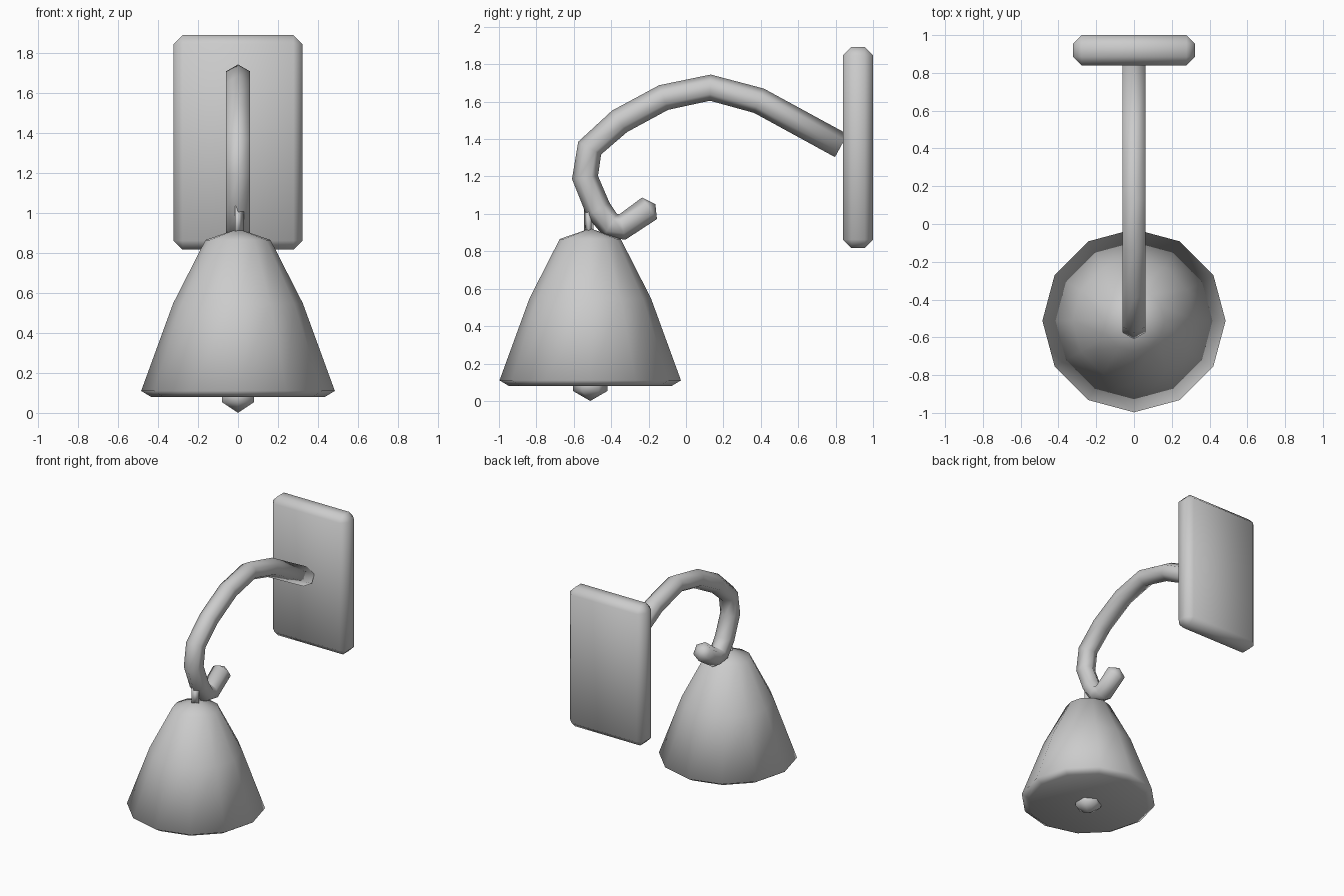
import bpy
import bmesh
from math import cos, sin, pi
from mathutils import Vector

default = bpy.data.objects.get("Cube")
if default:
    bpy.data.objects.remove(default, do_unlink=True)

grey = bpy.data.materials.new("plain grey")
grey.use_nodes = True
colour = (0.6, 0.6, 0.6, 1)
grey.diffuse_color = colour
grey.node_tree.nodes["Principled BSDF"].inputs["Base Color"].default_value = colour

LAMP_Y = -0.512


def finish(bm, name):
    bmesh.ops.recalc_face_normals(bm, faces=bm.faces)
    for face in bm.faces:
        face.smooth = True
    mesh = bpy.data.meshes.new(name)
    bm.to_mesh(mesh)
    bm.free()
    mesh.materials.append(grey)
    obj = bpy.data.objects.new(name, mesh)
    bpy.context.collection.objects.link(obj)
    return obj


def skin(name, rings, start=None, end=None):
    """Bridge rings of points; close each end with an apex or a flat cap."""
    bm = bmesh.new()
    loops = [[bm.verts.new(p) for p in ring] for ring in rings]
    n = len(loops[0])
    for a, b in zip(loops, loops[1:]):
        for i in range(n):
            j = (i + 1) % n
            bm.faces.new((a[i], a[j], b[j], b[i]))
    for loop, apex in ((loops[0], start), (loops[-1], end)):
        if apex is None:
            bm.faces.new(loop)
        else:
            tip = bm.verts.new(apex)
            for i in range(n):
                bm.faces.new((loop[i], loop[(i + 1) % n], tip))
    return finish(bm, name)


def lathe_rings(profile, sides, phase=0, y=LAMP_Y):
    return [[(r * cos(phase + 2 * pi * i / sides),
              y + r * sin(phase + 2 * pi * i / sides), z) for i in range(sides)]
            for r, z in profile]


# Wall plate with chamfered edges
bm = bmesh.new()
bmesh.ops.create_cube(bm, size=1)
bmesh.ops.scale(bm, verts=bm.verts, vec=(0.645, 0.16, 1.075))
bmesh.ops.translate(bm, verts=bm.verts, vec=(0, 0.92, 1.355))
bmesh.ops.bevel(bm, geom=bm.edges[:], offset=0.045, segments=1, affect='EDGES')
finish(bm, "wall_plate")

# Curved arm: a six-sided tube swept along a hook path
path = [Vector((0, y, z)) for y, z in (
    (0.83, 1.365), (0.39, 1.605), (0.13, 1.675), (-0.12, 1.622),
    (-0.355, 1.495), (-0.515, 1.352), (-0.54, 1.195), (-0.47, 1.025),
    (-0.405, 0.94), (-0.34, 0.93), (-0.195, 1.03))]
side = Vector((1, 0, 0))
rings = []
for k, centre in enumerate(path):
    before = (centre - path[max(k - 1, 0)]).normalized()
    after = (path[min(k + 1, len(path) - 1)] - centre).normalized()
    normal = side.cross((before + after).normalized())
    rings.append([centre + 0.07 * (normal * cos(pi * i / 3) + side * sin(pi * i / 3))
                  for i in range(6)])
tip = path[-1] + (path[-1] - path[-2]).normalized() * 0.038
skin("curved_arm", rings, end=tip)

# Bell-shaped shade
skin("lamp_shade", lathe_rings(
    [(0.435, 0.08), (0.485, 0.11), (0.325, 0.548), (0.163, 0.866)], 12),
    end=(0, LAMP_Y, 0.922))

# Thin stem between arm and shade
skin("shade_stem", lathe_rings([(0.03, 0.88), (0.03, 1.035)], 3, y=-0.52))

# Bulb tip below the shade
skin("bulb", lathe_rings([(0.092, 0.11), (0.092, 0.053)], 6, phase=pi / 2),
     start=(0, LAMP_Y, 0.15), end=(0, LAMP_Y, 0.0))
